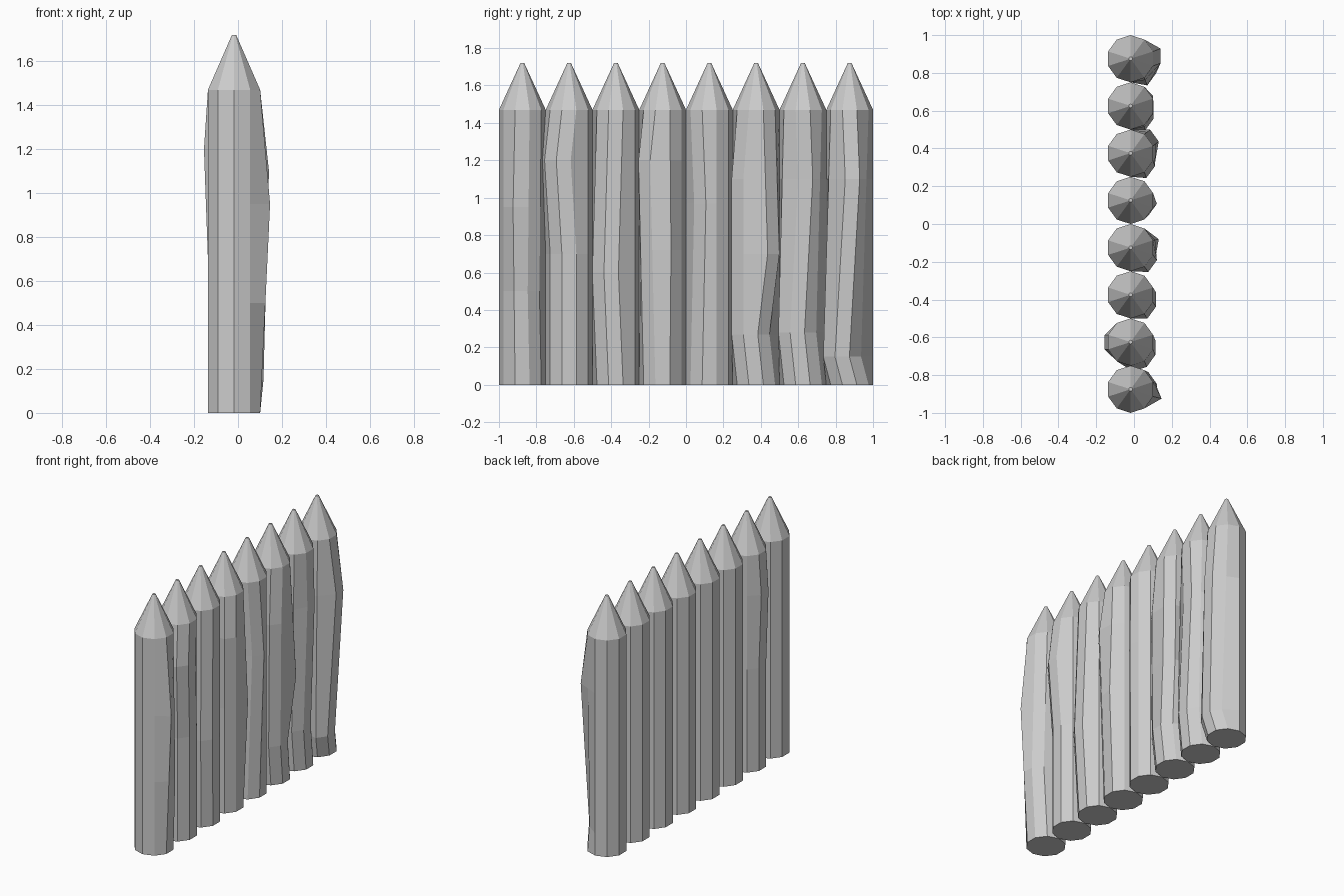
import bpy, bmesh, math

if "Cube" in bpy.data.objects:
    bpy.data.objects.remove(bpy.data.objects["Cube"])

SIDES, R, CX = 10, 0.125, -0.018
SHOULDER, TIP = 1.47, 1.72

# Rough bends per stake: first edge, last edge, height, push in x, push in y
BENDS = [
    [(2, 2, .95, .045, -.011), (3, 4, .5, .02, -.01)],
    [(0, 3, 1.2, .012, -.03), (7, 8, 1.2, -.018, 0), (0, 8, .7, 0, 0)],
    [(1, 3, .6, .015, -.025)],
    [(1, 2, 1.2, .02, -.028), (3, 3, .72, .03, .006)],
    [(1, 2, .97, .02, .02)],
    [(1, 2, 1.1, .01, -.03), (1, 4, .27, .004, -.03), (3, 4, .7, .03, .023)],
    [(1, 4, .28, .002, -.03), (2, 3, 1.1, 0, .014)],
    [(1, 4, .15, .015, -.04), (2, 3, 1.1, .04, .015)],
]


def corner(k, r):
    a = math.radians(-90 + k * 360 / SIDES)
    return CX + r * math.cos(a), r * math.sin(a)


def at_height(path, z):
    """Offset of a bent edge at height z."""
    for (z0, x0, y0), (z1, x1, y1) in zip(path, path[1:]):
        if z <= z1:
            t = (z - z0) / (z1 - z0)
            return x0 + (x1 - x0) * t, y0 + (y1 - y0) * t


def stake(index, bends):
    cy = 0.25 * index - 0.875
    # Each side edge is a bent line from the ground to the shoulder
    paths = [sorted([(0, 0, 0), (SHOULDER, 0, 0)] +
                    [b[2:] for b in bends if b[0] <= k <= b[1]])
             for k in range(SIDES)]
    heights = sorted({0, SHOULDER} | {b[2] for b in bends})

    bm = bmesh.new()
    rings = []
    for z in heights + [TIP]:
        ring = []
        for k in range(SIDES):
            # The last ring is the tiny blunt end of the sharpened point
            x, y = corner(k, 0.01 if z == TIP else R)
            dx, dy = (0, 0) if z == TIP else at_height(paths[k], z)
            ring.append(bm.verts.new((x + dx, cy + y + dy, z)))
        rings.append(ring)
    for a, b in zip(rings, rings[1:]):
        for k in range(SIDES):
            n = (k + 1) % SIDES
            bm.faces.new((a[k], a[n], b[n], b[k]))
    bm.faces.new(rings[0][::-1])
    bm.faces.new(rings[-1])

    mesh = bpy.data.meshes.new("stake")
    bm.to_mesh(mesh)
    bm.free()
    obj = bpy.data.objects.new(f"stake_{index + 1}", mesh)
    bpy.context.collection.objects.link(obj)


# Palisade row
for i, bends in enumerate(BENDS):
    stake(i, bends)
